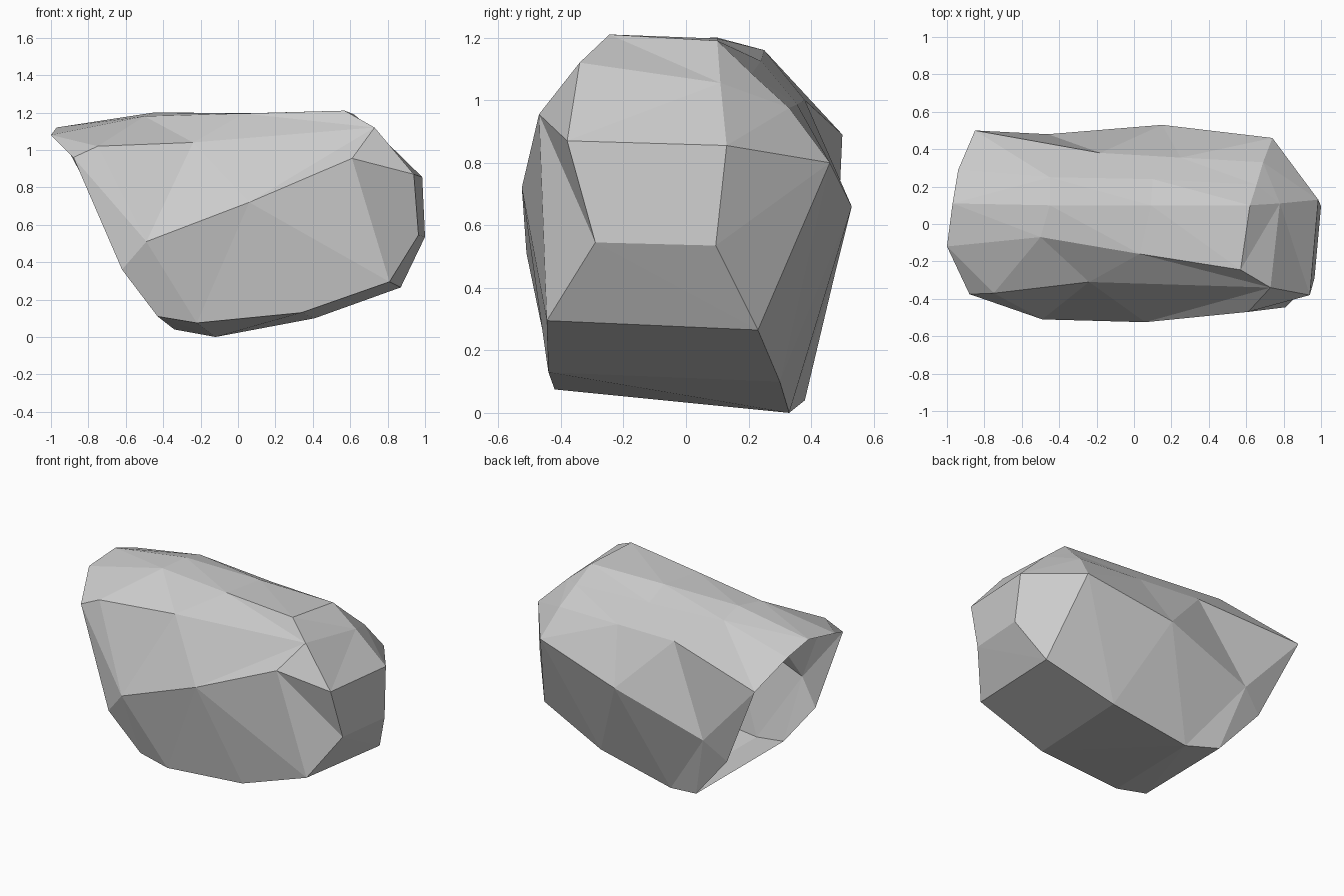
import bpy, bmesh

# Lengthwise ridge lines of the faceted shell, each from the closed +x end to the open -x rim
ridges = [
    [(.81, -.445, .295), (.34, -.44, .13), (-.22, -.42, .075), (-.43, -.40, .11)],   # lower front
    [(.61, -.47, .955), (.06, -.525, .72), (-.49, -.51, .51), (-.62, -.46, .36)],    # front belly
    [(.73, -.34, 1.12), (-.24, -.31, 1.04), (-.75, -.37, 1.02), (-.88, -.375, .96)], # front shoulder
    [(.57, -.245, 1.21), (.03, -.16, 1.195), (-.50, -.07, 1.18), (-1, -.12, 1.08)],  # top front
    [(.62, .10, 1.19), (.09, .10, 1.197), (-.45, .10, 1.20), (-.97, .11, 1.12)],     # top back
    [(.655, .21, 1.085), (.10, .24, 1.125), (-.45, .25, 1.16), (-.94, .29, 1.06)],   # back slope
    [(.69, .33, .975), (.25, .355, .987), (-.18, .38, 1.0), (-.85, .50, .89)],       # back shoulder
    [(.74, .46, .80), (.15, .53, .66), (-.46, .48, .46), (-.60, .43, .34)],          # back belly
    [(.87, .23, .265), (.41, .30, .10), (-.12, .33, 0), (-.34, .38, .04)],           # lower back
]
# Blunt end facet corners: front top, back top, back bottom, front bottom, crest
nose = dict(A=(.94, -.38, .87), B=(.985, .13, .855), C=(1, .095, .535),
            D=(.965, -.29, .545), H=(.78, .11, 1.055))
# Nose facets: letters are nose corners, digits are ridge starts
facets = ["AD01", "A12", "A2HB", "234H", "H45", "H56", "H67B", "B78C", "C80D", "ABCD"]

bm = bmesh.new()
rows = [[bm.verts.new(p) for p in r] for r in ridges]

# Loft the skin between neighbouring ridges, leaving the rim open
for i, row in enumerate(rows):
    nxt = rows[(i + 1) % len(rows)]
    for j in range(3):
        bm.faces.new((row[j], row[j + 1], nxt[j + 1], nxt[j]))

# Close the blunt end
pts = {k: bm.verts.new(p) for k, p in nose.items()}
pts.update({str(i): r[0] for i, r in enumerate(rows)})
for f in facets:
    bm.faces.new([pts[c] for c in f])

bmesh.ops.triangulate(bm, faces=bm.faces[:], quad_method='SHORT_EDGE')
bmesh.ops.recalc_face_normals(bm, faces=bm.faces[:])
mesh = bpy.data.meshes.new("rock_shell")
bm.to_mesh(mesh)
bm.free()
shell = bpy.data.objects.new("rock_shell", mesh)
bpy.context.collection.objects.link(shell)
